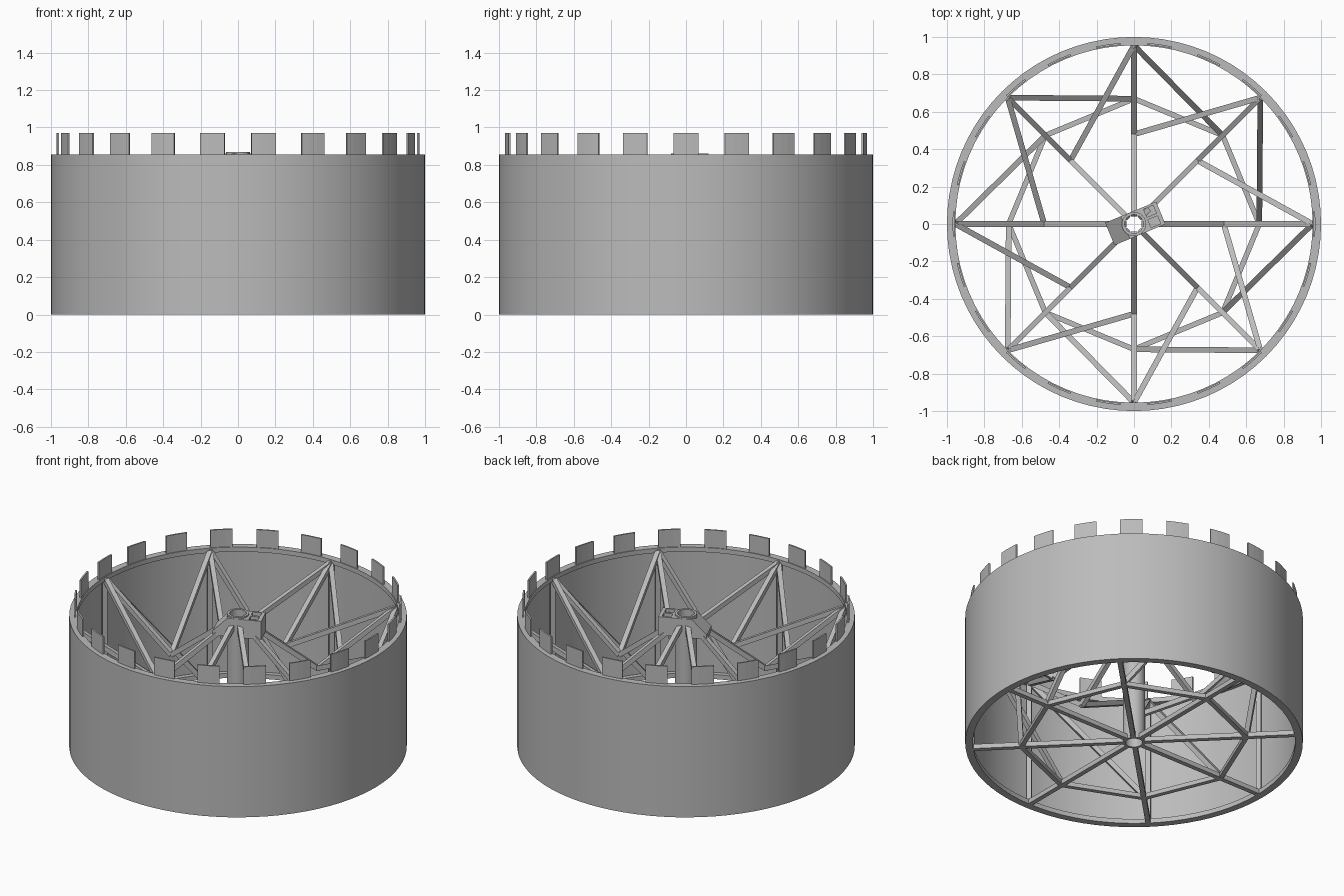
import bpy
import bmesh
from math import pi, sin, cos, radians
from mathutils import Vector, Matrix

if "Cube" in bpy.data.objects:
    bpy.data.objects.remove(bpy.data.objects["Cube"])

grey = bpy.data.materials.new("plain_grey")
grey.use_nodes = True
GREY = (0.5, 0.5, 0.5, 1)
grey.diffuse_color = GREY
grey.node_tree.nodes["Principled BSDF"].inputs["Base Color"].default_value = GREY


def finish(name, bm, smooth=False):
    bmesh.ops.recalc_face_normals(bm, faces=bm.faces)
    mesh = bpy.data.meshes.new(name)
    bm.to_mesh(mesh)
    bm.free()
    mesh.materials.append(grey)
    obj = bpy.data.objects.new(name, mesh)
    bpy.context.collection.objects.link(obj)
    if smooth:
        bpy.ops.object.select_all(action='DESELECT')
        obj.select_set(True)
        bpy.context.view_layer.objects.active = obj
        bpy.ops.object.shade_smooth_by_angle(angle=radians(30))
    return obj


def ring(name, profile, segments):
    """Turn a closed (radius, z) profile around the vertical axis."""
    bm = bmesh.new()
    loops = []
    for i in range(segments):
        a = 2 * pi * i / segments
        loops.append([bm.verts.new((r * cos(a), r * sin(a), z)) for r, z in profile])
    n = len(profile)
    for i in range(segments):
        p, q = loops[i], loops[(i + 1) % segments]
        for j in range(n):
            k = (j + 1) % n
            bm.faces.new((p[j], q[j], q[k], p[k]))
    return finish(name, bm, True)


def box(bm, size, matrix):
    scale = Matrix.Diagonal((*size, 1))
    bmesh.ops.create_cube(bm, size=1, matrix=matrix @ scale)


def strut(bm, a, b, width=0.03):
    """Square bar between two points, one side kept level."""
    d = (b - a).normalized()
    side = d.cross(Vector((0, 0, 1)))
    side = side.normalized() if side.length > 0.01 else d.orthogonal().normalized()
    rot = Matrix((side, d.cross(side), d)).transposed().to_4x4()
    box(bm, (width, width, (b - a).length), Matrix.Translation((a + b) / 2) @ rot)


def polar(r, step, z):
    a = step * pi / 4
    return Vector((r * cos(a), r * sin(a), z))


# Outer drum with flanges turned inward at both rims
H = 0.855
ring("drum_shell", [(1, 0), (1, H), (0.955, H), (0.955, H - 0.03), (0.985, H - 0.03),
                    (0.985, 0.03), (0.955, 0.03), (0.955, 0)], 80)

# Upright tabs around the top rim
bm = bmesh.new()
TABS = 22
for i in range(TABS):
    mid = 2 * pi * i / TABS
    rows = []
    for k in range(4):
        a = mid + radians(7.9) * (k / 3 - 0.5)
        rows.append([bm.verts.new((r * cos(a), r * sin(a), z))
                     for r, z in ((0.96, 0.84), (0.97, 0.84), (0.97, 0.97), (0.96, 0.97))])
    for p, q in zip(rows, rows[1:]):
        for j in range(4):
            bm.faces.new((p[j], q[j], q[(j + 1) % 4], p[(j + 1) % 4]))
    bm.faces.new(rows[0])
    bm.faces.new(rows[-1])
finish("rim_tabs", bm)

# Eight-fold truss
parts = {n: bmesh.new() for n in ("base_spokes", "base_octagon", "wall_posts",
                                  "hub_struts", "radial_struts", "inner_braces", "outer_braces")}
for s in range(8):
    tip = polar(0.955, s, 0.83)
    knee = polar(0.48, s, 0.47)
    strut(parts["base_spokes"], polar(0.05, s, 0.015), polar(0.965, s, 0.015))
    strut(parts["base_octagon"], polar(0.67, s, 0.015), polar(0.67, s + 1, 0.015), 0.028)
    strut(parts["wall_posts"], polar(0.965, s, 0.01), polar(0.965, s, 0.845))
    strut(parts["hub_struts"], polar(0.05, s, 0.81), knee)
    strut(parts["radial_struts"], knee, tip)
    strut(parts["inner_braces"], tip, polar(0.48, s + 1, 0.47))
    strut(parts["outer_braces"], tip, polar(0.67, s - 1, 0.02))
for name, bm in parts.items():
    finish(name, bm)

# Hollow centre column
ring("centre_column", [(0.05, 0), (0.065, 0), (0.065, 0.87), (0.05, 0.87)], 24)

# Hub block: side profile with one sloping end, turned between two spokes
turn = Matrix.Rotation(radians(22.5), 4, 'Z')
bm = bmesh.new()
profile = [(-0.14, 0.74), (0.155, 0.74), (0.155, 0.86), (-0.05, 0.86), (-0.14, 0.77)]
face = bm.faces.new([bm.verts.new((x, -0.065, z)) for x, z in profile])
out = bmesh.ops.extrude_face_region(bm, geom=[face])
bmesh.ops.translate(bm, vec=(0, 0.13, 0),
                    verts=[v for v in out["geom"] if isinstance(v, bmesh.types.BMVert)])
bm.transform(turn)
block = finish("hub_block", bm)

# Bore and two pockets cut into the block
bm = bmesh.new()
bmesh.ops.create_cone(bm, cap_ends=True, segments=24, radius1=0.058, radius2=0.058,
                      depth=0.4, matrix=Matrix.Translation((0, 0, 0.8)))
for y, floor in ((0.03, 0.78), (-0.03, 0.84)):
    box(bm, (0.055, 0.045, 0.2), turn @ Matrix.Translation((0.105, y, floor + 0.1)))
cutter = finish("hub_cutter", bm)
cutter.hide_render = True
cutter.hide_set(True)
cut = block.modifiers.new("cut", 'BOOLEAN')
cut.operation = 'DIFFERENCE'
cut.solver = 'EXACT'
cut.object = cutter
